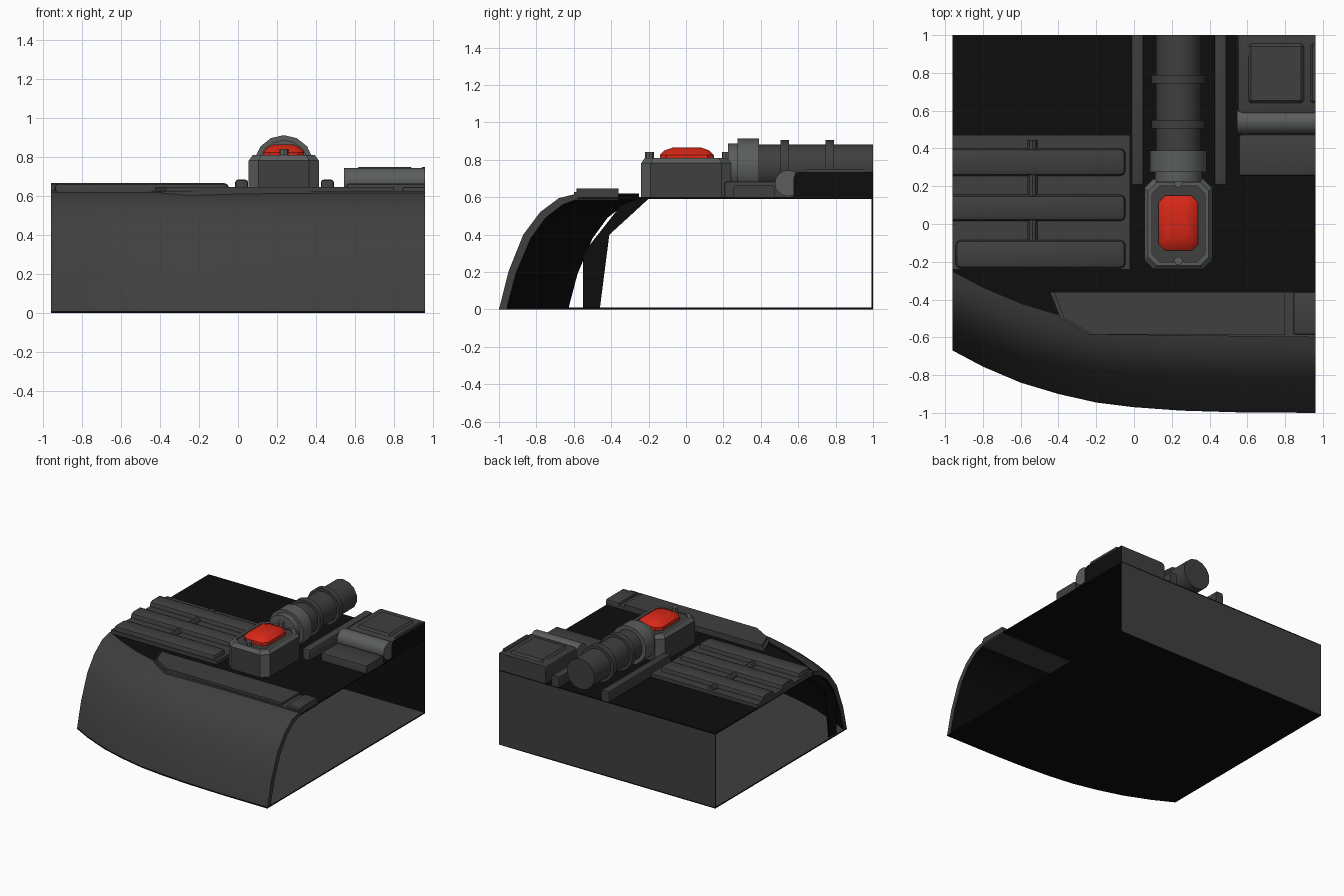
import bpy, bmesh, math
from mathutils import Vector, Matrix

if "Cube" in bpy.data.objects:
    bpy.data.objects.remove(bpy.data.objects["Cube"])


def material(name, rgb):
    m = bpy.data.materials.new(name)
    m.use_nodes = True
    m.diffuse_color = (*rgb, 1)
    node = m.node_tree.nodes["Principled BSDF"]
    node.inputs["Base Color"].default_value = (*rgb, 1)
    node.inputs["Roughness"].default_value = 0.7
    return m


GREY = material("dark grey", (0.05, 0.05, 0.05))
LIGHT = material("mid grey", (0.105, 0.11, 0.11))
BLACK = material("black", (0.004, 0.004, 0.004))
RED = material("signal red", (0.68, 0.02, 0.008))
parts = []


def finish(bm, name, mats, rule=None):
    bmesh.ops.recalc_face_normals(bm, faces=bm.faces)
    bm.normal_update()
    if rule:
        for f in bm.faces:
            f.material_index = int(rule(f.normal, f.calc_center_median()))
    mesh = bpy.data.meshes.new(name)
    bm.to_mesh(mesh)
    bm.free()
    for m in mats:
        mesh.materials.append(m)
    ob = bpy.data.objects.new(name, mesh)
    bpy.context.collection.objects.link(ob)
    parts.append(ob)
    return ob


def loft(name, rings, mats, rule=None):
    """Skin a stack of equal-length rings and cap both ends."""
    bm = bmesh.new()
    loops = [[bm.verts.new(p) for p in ring] for ring in rings]
    n = len(loops[0])
    for a, b in zip(loops, loops[1:]):
        for i in range(n):
            j = (i + 1) % n
            bm.faces.new((a[i], a[j], b[j], b[i]))
    bm.faces.new(loops[0])
    bm.faces.new(loops[-1])
    return finish(bm, name, mats, rule)


def prism(name, outline, z0, z1, mats, rule=None):
    return loft(name, [[(x, y, z) for x, y in outline] for z in (z0, z1)], mats, rule)


def bar(name, x, y, z, mats, bevel=0.0, segments=2, rule=None):
    """Box from ranges; edges on the cut planes and the base stay square."""
    bm = bmesh.new()
    bmesh.ops.create_cube(bm, size=1)
    for v in bm.verts:
        v.co = [r[0] if c < 0 else r[1] for c, r in zip(v.co, (x, y, z))]
    if bevel:
        edges = []
        for e in bm.edges:
            mid = (e.verts[0].co + e.verts[1].co) / 2
            if abs(mid.x) < 0.955 and mid.y < 0.995 and mid.z > z[0] + 0.001:
                edges.append(e)
        bmesh.ops.bevel(bm, geom=edges, offset=bevel, segments=segments,
                        profile=0.5, affect='EDGES', clamp_overlap=True)
    return finish(bm, name, mats, rule)


def cylinder(name, a, b, r, mat, sides=14):
    a, b = Vector(a), Vector(b)
    d = b - a
    bm = bmesh.new()
    bmesh.ops.create_cone(bm, cap_ends=True, segments=sides, radius1=r, radius2=r,
                          depth=d.length,
                          matrix=Matrix.Translation((a + b) / 2)
                          @ d.to_track_quat('Z', 'Y').to_matrix().to_4x4())
    return finish(bm, name, [mat])


def chamfered(cx, cy, hx, hy, c, z):
    quarter = [(hx, hy - c), (hx - c, hy)]
    pts = quarter + [(-x, y) for x, y in quarter[::-1]]
    pts += [(-x, -y) for x, y in pts]
    return [(cx + x, cy + y, z) for x, y in pts]


# Curved front shell, swept along a bowed line
front = [(-0.96, -0.67), (-0.8, -0.755), (-0.6, -0.84), (-0.4, -0.9), (-0.2, -0.945),
         (0, -0.97), (0.25, -0.988), (0.55, -0.997), (0.96, -1)]
outer = [(0, 0), (0.05, 0.2), (0.13, 0.4), (0.22, 0.52), (0.32, 0.595), (0.42, 0.62)]
inner = [(0.42, 0.59), (0.34, 0.56), (0.25, 0.49), (0.17, 0.38), (0.09, 0.19), (0.04, 0)]
loft("front_shell", [[(x, y + dy, z) for dy, z in outer + inner] for x, y in front],
     [GREY, BLACK],
     lambda n, c: abs(n.x) < 0.9 and (n.y > 0.1 and n.z < 0.5 or n.z < -0.2))

# Floor, deck and back wall
back = [(0.96, 1), (-0.96, 1)]
prism("floor", front + back, 0, 0.01, [GREY, BLACK], lambda n, c: n.z < 0.5)
prism("deck", [(x, y + 0.41) for x, y in front] + back, 0.592, 0.602, [BLACK])
bar("back_wall", (-0.96, 0.96), (0.992, 1), (0, 0.6), [GREY, BLACK],
    rule=lambda n, c: n.y < 0.5)

# Inner brace at the far end of the shell
brace = [(-0.55, 0.01), (-0.46, 0.01), (-0.41, 0.4), (-0.3, 0.5), (-0.2, 0.592),
         (-0.32, 0.592), (-0.55, 0.3)]
loft("inner_brace", [[(x, y, z) for y, z in brace] for x in (-0.95, -0.94)], [BLACK])

# Ribbed plate
bar("rib_plate", (-0.96, -0.02), (-0.24, 0.47), (0.6, 0.63), [GREY])
for i, (x0, y0, y1) in enumerate([(-0.96, 0.255, 0.4), (-0.96, 0.015, 0.155),
                                  (-0.945, -0.235, -0.085)]):
    bar(f"rib_{i + 1}", (x0, -0.045), (y0, y1), (0.62, 0.668), [GREY], 0.028)
cylinder("rib_link", (-0.537, -0.1, 0.628), (-0.537, 0.445, 0.628), 0.027, GREY, 10)

# Rails beside the pipe
for name, x in (("right_rail", -0.015), ("left_rail", 0.425)):
    bar(name, (x, x + 0.067), (0.205, 1), (0.6, 0.685), [GREY], 0.015)

# Pipe with collar and rings
PX, PZ = 0.235, 0.76
for name, y0, y1, r, mat in [("pipe", 0.24, 1, 0.122, GREY),
                             ("collar_neck", 0.225, 0.28, 0.128, LIGHT),
                             ("collar", 0.275, 0.39, 0.153, LIGHT),
                             ("front_ring", 0.505, 0.55, 0.145, GREY),
                             ("rear_ring", 0.745, 0.79, 0.145, GREY)]:
    cylinder(name, (PX, y0, PZ), (PX, y1, PZ), r, mat)

# Lamp housing with recessed top
steps = [(0.18, 0.24, 0.05, 0.6), (0.18, 0.24, 0.05, 0.782), (0.16, 0.22, 0.045, 0.81),
         (0.14, 0.2, 0.04, 0.81), (0.14, 0.2, 0.04, 0.8)]
loft("lamp_housing", [chamfered(PX, 0, *s) for s in steps], [LIGHT, GREY],
     lambda n, c: max(abs(n.x), abs(n.y)) > 0.95 or (n.z > 0.9 and c.z < 0.805))

# Red lens
steps = [(0.105, 0.145, 0.035, 0.8), (0.105, 0.145, 0.035, 0.825),
         (0.085, 0.12, 0.03, 0.85), (0.05, 0.075, 0.02, 0.866)]
loft("lamp_lens", [chamfered(PX, 0.005, *s) for s in steps], [RED])

# Housing bolts
for name, y in (("front_bolt", -0.195), ("rear_bolt", 0.215)):
    cylinder(name, (PX, y, 0.79), (PX, y, 0.842), 0.023, LIGHT, 8)

# Equipment block, roller and step plate
cut = lambda n, c: n.x > 0.95 and c.x > 0.95
bar("equipment_block", (0.545, 0.96), (0.575, 1), (0.6, 0.735), [GREY, BLACK], 0.03, rule=cut)
bar("block_lid", (0.605, 0.9), (0.64, 0.955), (0.73, 0.75), [GREY], 0.015, 1)
bar("block_side_lid", (0.935, 0.96), (0.64, 0.955), (0.73, 0.75), [GREY], 0.01, 1)
cylinder("roller", (0.545, 0.545, 0.675), (0.96, 0.545, 0.675), 0.07, LIGHT, 16)
bar("step_plate", (0.555, 0.96), (0.255, 0.475), (0.6, 0.665), [GREY], 0.015)

# Trim strip along the top of the shell
strip = [(-0.445, -0.36), (-0.39, -0.5), (-0.24, -0.585)]
prism("trim_base", strip + [(0.96, -0.6), (0.96, -0.36)], 0.585, 0.627, [GREY])
top = [(x + 0.02, y) for x, y in strip]
prism("trim_strip", top + [(0.8, -0.585), (0.8, -0.36)], 0.62, 0.647, [GREY])
bar("trim_end", (0.845, 0.96), (-0.585, -0.36), (0.62, 0.647), [GREY], 0.01)

# Smooth shading with sharp edges kept
for ob in bpy.context.selected_objects:
    ob.select_set(False)
for ob in parts:
    ob.select_set(True)
bpy.context.view_layer.objects.active = parts[0]
bpy.ops.object.shade_smooth_by_angle(angle=math.radians(35))
